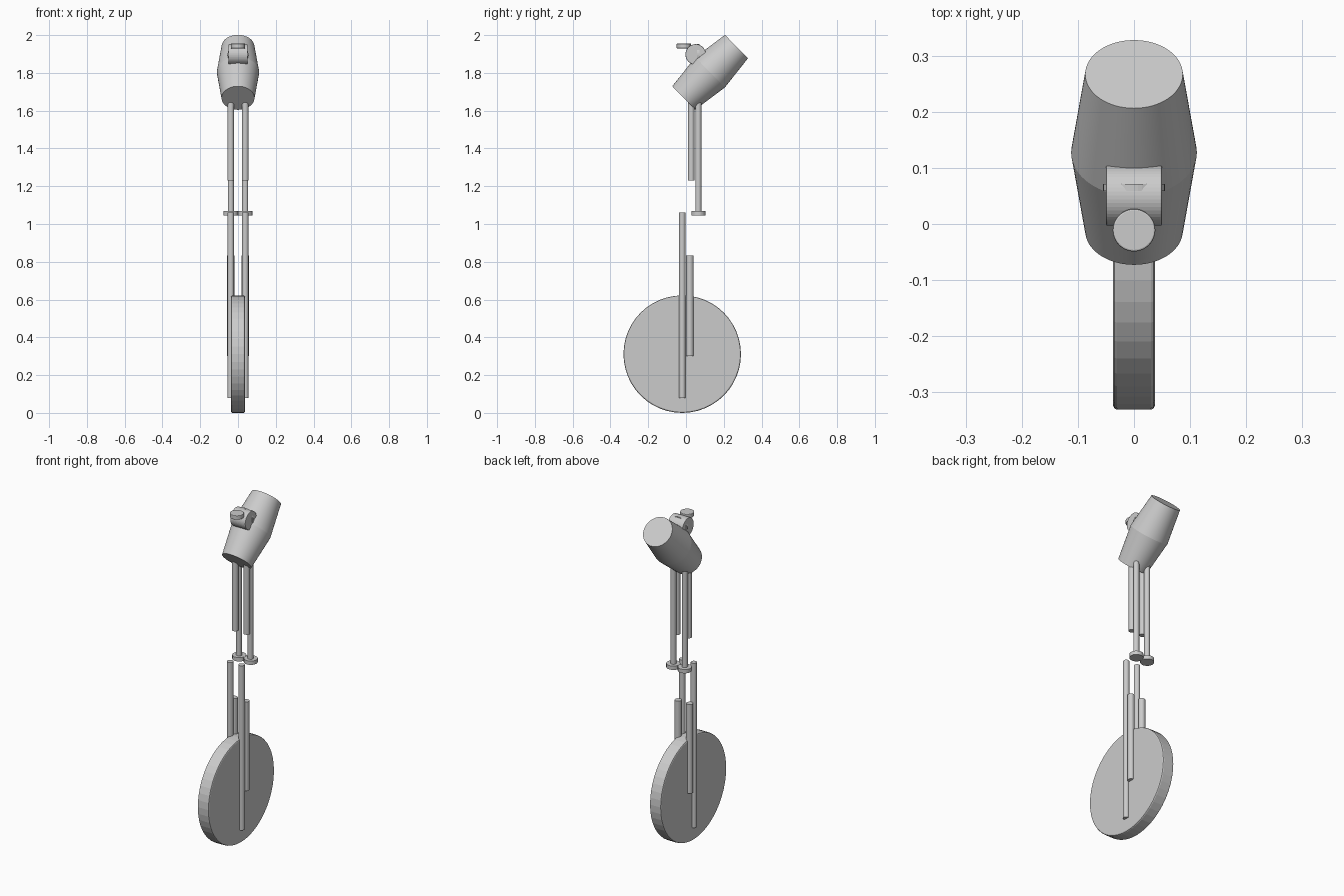
import bpy, math
from mathutils import Vector

if "Cube" in bpy.data.objects:
    bpy.data.objects.remove(bpy.data.objects["Cube"])

grey = bpy.data.materials.new("plain grey")
grey.diffuse_color = (0.6, 0.6, 0.6, 1)
grey.use_nodes = True
grey.node_tree.nodes["Principled BSDF"].inputs["Base Color"].default_value = grey.diffuse_color


def lathe(name, start, end, radii, sides=48, bevel=0.0):
    """Closed turned solid from start to end, with evenly spaced ring radii."""
    start, end = Vector(start), Vector(end)
    turn = (end - start).to_track_quat('Z', 'Y')
    verts, faces = [], []
    n = len(radii)
    for i, r in enumerate(radii):
        centre = start.lerp(end, i / (n - 1))
        for k in range(sides):
            a = 2 * math.pi * k / sides
            verts.append(centre + turn @ Vector((r * math.cos(a), r * math.sin(a), 0)))
    for i in range(n - 1):
        for k in range(sides):
            j = (k + 1) % sides
            faces.append((i * sides + k, i * sides + j, (i + 1) * sides + j, (i + 1) * sides + k))
    faces.append(tuple(reversed(range(sides))))
    faces.append(tuple(range((n - 1) * sides, n * sides)))
    mesh = bpy.data.meshes.new(name)
    mesh.from_pydata(verts, [], faces)
    mesh.materials.append(grey)
    ob = bpy.data.objects.new(name, mesh)
    bpy.context.collection.objects.link(ob)
    if bevel:
        m = ob.modifiers.new("rounded rim", 'BEVEL')
        m.width, m.segments = bevel, 2
        m.limit_method, m.angle_limit = 'ANGLE', math.radians(40)
    return ob


# Tilted barrel body, widest in the middle
body = lathe("barrel_body", (0, -0.012, 1.667), (0, 0.267, 1.939), (0.087, 0.112, 0.087), 64)
bpy.context.view_layer.objects.active = body
body.select_set(True)
bpy.ops.object.shade_smooth_by_angle(angle=math.radians(10))

# Small fittings on the front of the body
lathe("cross_drum", (-0.05, 0.051, 1.898), (0.05, 0.051, 1.898), (0.054, 0.054), bevel=0.003)
lathe("upright_disc", (0, 0.059, 1.898), (0, 0.071, 1.898), (0.055, 0.055))
lathe("button", (0, -0.011, 1.93), (0, -0.011, 1.955), (0.038, 0.038), bevel=0.003)

# Big wheel
lathe("wheel", (-0.037, -0.02, 0.311), (0.037, -0.02, 0.311), (0.311, 0.311), bevel=0.007)

# Paired rods: name, y, bottom z, top z, radius
rods = [("upper_thick_rod", 0.028, 1.23, 1.68, 0.018),
        ("upper_thin_rod", 0.065, 1.055, 1.72, 0.016),
        ("rod_foot", 0.066, 1.045, 1.068, 0.038),
        ("lower_long_rod", -0.02, 0.08, 1.062, 0.017),
        ("lower_short_rod", 0.02, 0.30, 0.832, 0.019)]
for side, label in ((-1, "left"), (1, "right")):
    for name, y, z0, z1, r in rods:
        x = side * 0.038
        lathe(f"{label}_{name}", (x, y, z0), (x, y, z1), (r, r), 32)
